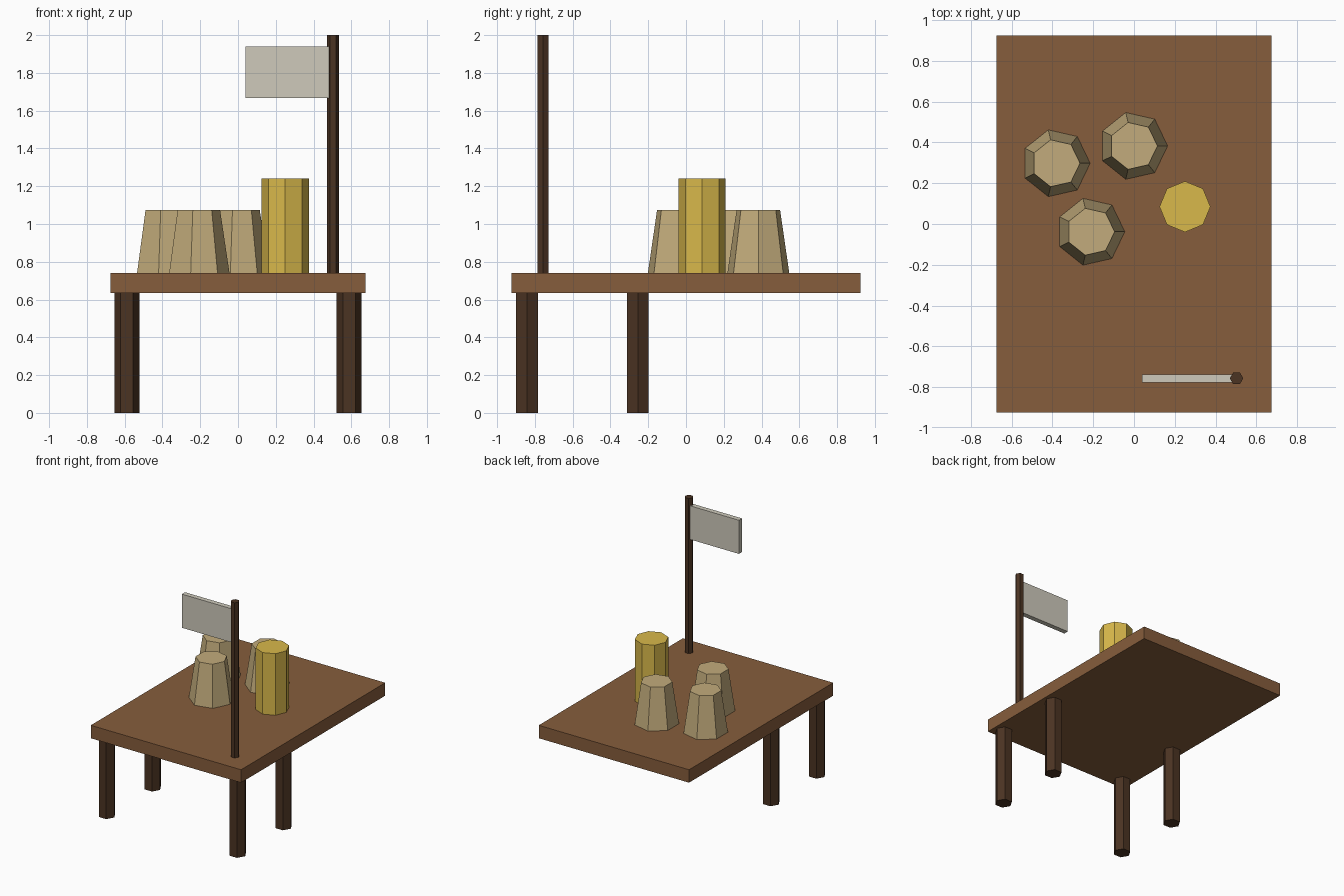
import bpy, bmesh
from math import cos, sin, pi

if "Cube" in bpy.data.objects:
    bpy.data.objects.remove(bpy.data.objects["Cube"])


def material(name, rgb):
    m = bpy.data.materials.new(name)
    m.diffuse_color = (*rgb, 1)
    m.use_nodes = True
    m.node_tree.nodes["Principled BSDF"].inputs["Base Color"].default_value = m.diffuse_color
    return m


WOOD = material("wood", (0.24, 0.11, 0.045))
DARK = material("dark_wood", (0.07, 0.033, 0.016))
TAN = material("tan", (0.54, 0.41, 0.20))
GOLD = material("gold", (0.69, 0.48, 0.07))
CLOTH = material("cloth", (0.62, 0.59, 0.50))


def finish(name, bm, mat):
    bmesh.ops.recalc_face_normals(bm, faces=bm.faces)
    mesh = bpy.data.meshes.new(name)
    bm.to_mesh(mesh)
    bm.free()
    mesh.materials.append(mat)
    bpy.context.collection.objects.link(bpy.data.objects.new(name, mesh))


def frustum(name, sides, x, y, z0, z1, r0, r1, mat):
    """Upright flat-sided prism or frustum with one corner on +x."""
    bm = bmesh.new()
    angles = [2 * pi * i / sides for i in range(sides)]
    low, high = [[bm.verts.new((x + r * cos(a), y + r * sin(a), z)) for a in angles]
                 for r, z in ((r0, z0), (r1, z1))]
    bm.faces.new(low[::-1])
    bm.faces.new(high)
    for i in range(sides):
        j = (i + 1) % sides
        bm.faces.new((low[i], low[j], high[j], high[i]))
    finish(name, bm, mat)


def box(name, lo, hi, mat):
    bm = bmesh.new()
    bmesh.ops.create_cube(bm, size=1)
    for v in bm.verts:
        v.co = [(a + b) / 2 + c * (b - a) for a, b, c in zip(lo, hi, v.co)]
    finish(name, bm, mat)


TOP = 0.74

# Table top
box("table_top", (-0.675, -0.925, 0.635), (0.675, 0.925, TOP), WOOD)

# Four legs, all under the front part of the table
for row, y in (("front", -0.842), ("rear", -0.255)):
    for side, x in (("left", -0.588), ("right", 0.588)):
        frustum(f"{row}_{side}_leg", 6, x, y, 0, TOP - 0.002, 0.066, 0.066, DARK)

# Three tapered cups and a tall canister
for i, (x, y) in enumerate(((-0.383, 0.298), (-0.003, 0.383), (-0.213, -0.038))):
    frustum(f"cup_{i + 1}", 7, x, y, TOP, 1.075, 0.168, 0.118, TAN)
frustum("canister", 8, 0.25, 0.085, TOP, 1.24, 0.125, 0.125, GOLD)

# Flag on its pole
frustum("flag_pole", 6, 0.503, -0.757, TOP, 2.0, 0.033, 0.033, DARK)
box("flag", (0.04, -0.777, 1.667), (0.49, -0.737, 1.94), CLOTH)
